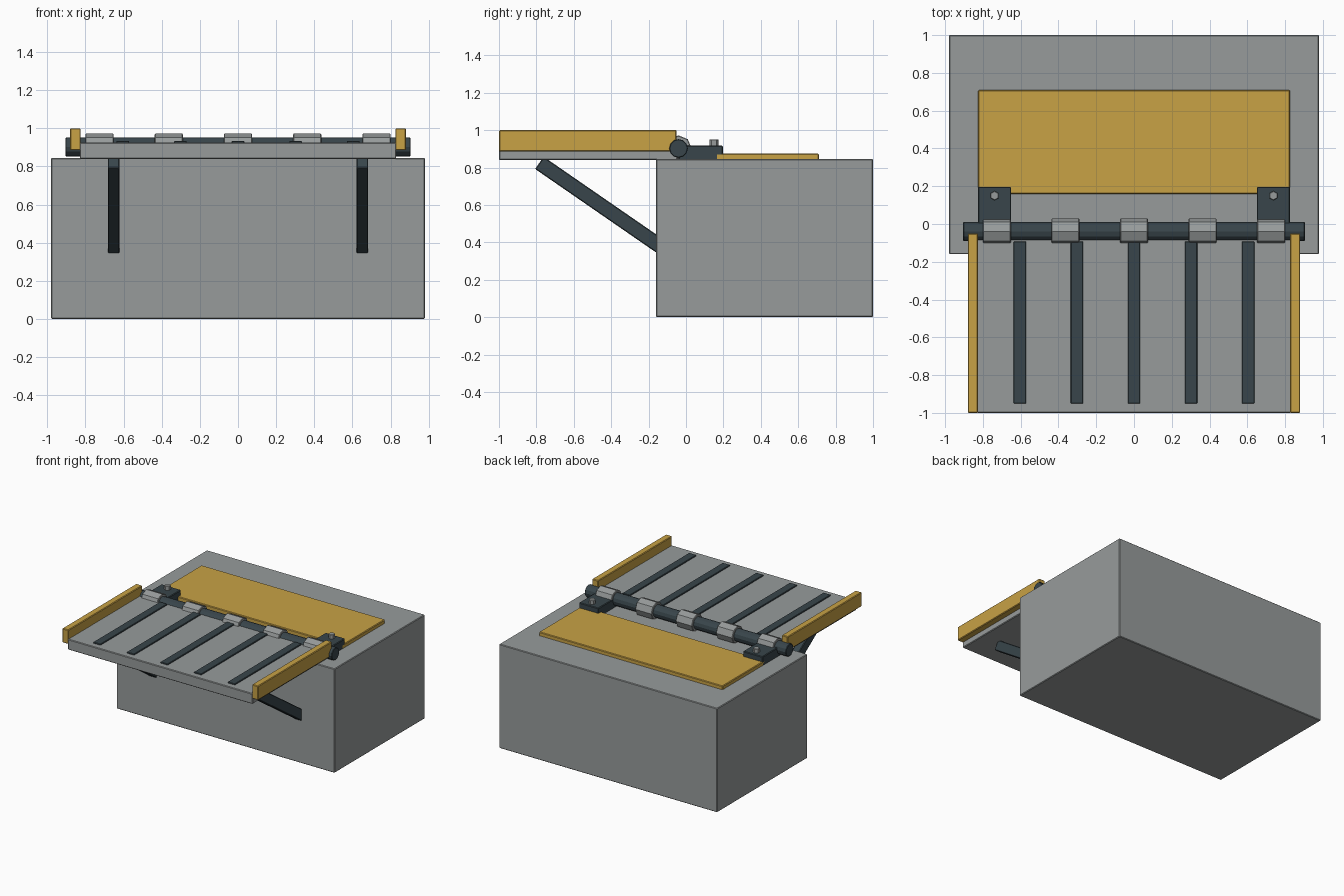
import bpy
import math
from mathutils import Vector

default = bpy.data.objects.get("Cube")
if default:
    bpy.data.objects.remove(default, do_unlink=True)


def material(name, rgb):
    m = bpy.data.materials.new(name)
    m.use_nodes = True
    color = (*rgb, 1)
    m.diffuse_color = color
    m.node_tree.nodes["Principled BSDF"].inputs["Base Color"].default_value = color
    return m


GREY = material("concrete grey", (0.31, 0.33, 0.33))
GOLD = material("safety yellow", (0.58, 0.36, 0.06))
DARK = material("dark steel", (0.04, 0.06, 0.07))


def finish(obj, name, mat, bevel):
    obj.name = name
    obj.data.materials.append(mat)
    if bevel:
        mod = obj.modifiers.new("soft edges", "BEVEL")
        mod.width = bevel
        mod.segments = 1
        mod.limit_method = "ANGLE"
        mod.angle_limit = math.radians(60)
    return obj


def box(name, low, high, mat, bevel=0.005):
    low, high = Vector(low), Vector(high)
    bpy.ops.mesh.primitive_cube_add(size=1, location=(low + high) / 2)
    obj = bpy.context.object
    obj.data.transform(obj.matrix_basis.to_3x3().to_4x4())
    for v in obj.data.vertices:
        v.co = [c * s for c, s in zip(v.co, high - low)]
    return finish(obj, name, mat, bevel)


def cylinder(name, center, radius, length, sides, mat, along_x=True, bevel=0.004):
    turn = (0, math.pi / 2, 0) if along_x else (0, 0, 0)
    bpy.ops.mesh.primitive_cylinder_add(vertices=sides, radius=radius, depth=length,
                                        location=center, rotation=turn)
    return finish(bpy.context.object, name, mat, bevel)


# Dock body and rear floor plate
box("dock_body", (-0.98, -0.16, 0), (0.98, 1, 0.845), GREY)
box("floor_plate", (-0.825, 0.16, 0.84), (0.825, 0.71, 0.875), GOLD)

# Hinged deck with grip strips
box("deck", (-0.83, -1, 0.84), (0.83, -0.045, 0.925), GREY)
for i in range(-2, 3):
    x = i * 0.302
    box("grip_strip", (x - 0.033, -0.95, 0.915), (x + 0.033, -0.092, 0.934), DARK, 0.003)

# Hinge pin and knuckles
cylinder("hinge_pin", (0, -0.04, 0.902), 0.05, 1.81, 12, DARK)
for i in range(-2, 3):
    cylinder("hinge_knuckle", (i * 0.363, -0.04, 0.902), 0.07, 0.148, 8, GREY)

# Mirrored side parts
for side, s in (("left", 1), ("right", -1)):
    def span(a, b):
        return sorted((s * a, s * b))

    a, b = span(0.825, 0.88)
    box(side + "_rail", (a, -1, 0.885), (b, -0.05, 1), GOLD)
    a, b = span(0.65, 0.825)
    box(side + "_hinge_bracket", (a, -0.04, 0.84), (b, 0.197, 0.917), DARK)
    cylinder(side + "_bolt", (s * 0.738, 0.15, 0.93), 0.025, 0.04, 6, GREY, False, 0.003)

    # Diagonal strut from the body up to the underside of the deck
    top, foot = Vector((s * 0.652, -0.784, 0.825)), Vector((s * 0.652, -0.1, 0.353))
    length = (foot - top).length
    strut = box(side + "_strut", (-0.031, -length / 2, -0.04), (0.031, length / 2, 0.04), DARK)
    strut.location = (top + foot) / 2
    strut.rotation_euler.x = math.atan2(foot.z - top.z, foot.y - top.y)
